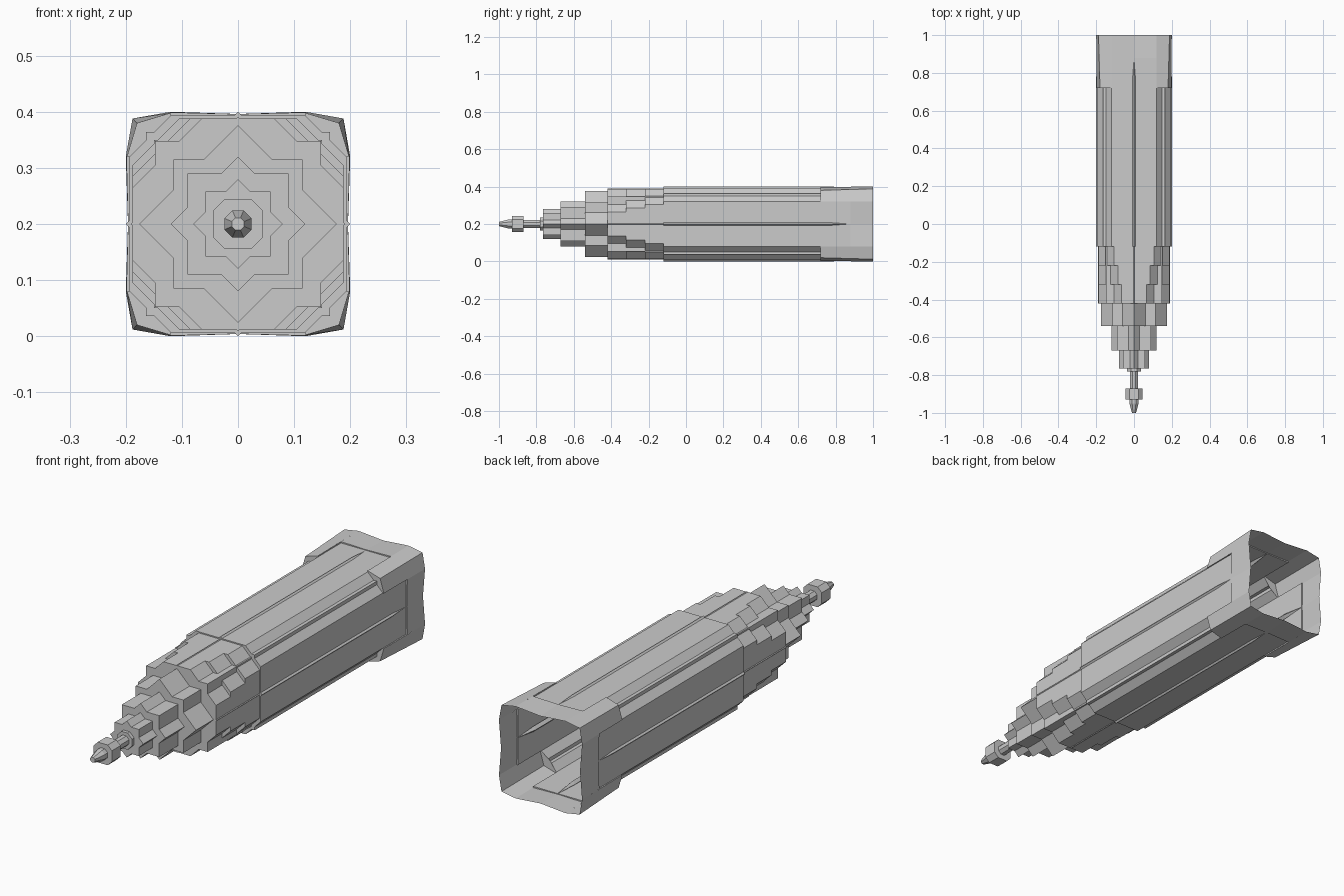
import bpy, bmesh, math

if "Cube" in bpy.data.objects:
    bpy.data.objects.remove(bpy.data.objects["Cube"])

CZ = 0.2  # height of the long axis


def turn(u, v, k):
    # quarter turns about the long axis
    for _ in range(k):
        u, v = -v, u
    return u, v


def section(w, d, s):
    # star outline: square of half width s joined with a diamond d clipped at w
    quad = [(w, d - w), (s, d - s), (s, s), (d - s, s), (d - w, w)]
    return [turn(u, v, k) for k in range(4) for u, v in quad]


def finish(name, bm):
    bmesh.ops.remove_doubles(bm, verts=bm.verts, dist=0.0002)
    bmesh.ops.recalc_face_normals(bm, faces=bm.faces)
    me = bpy.data.meshes.new(name)
    bm.to_mesh(me)
    bm.free()
    ob = bpy.data.objects.new(name, me)
    bpy.context.collection.objects.link(ob)
    return ob


def face(bm, pts, k=0):
    vs = []
    for u, y, v in pts:
        a, b = turn(u, v, k)
        vs.append(bm.verts.new((a, y, b + CZ)))
    return bm.faces.new(vs)


def loft(bm, rings, cap=True):
    # rings: list of (y, outline)
    vr = [[bm.verts.new((u, y, v + CZ)) for u, v in pts] for y, pts in rings]
    n = len(vr[0])
    for a, b in zip(vr, vr[1:]):
        for i in range(n):
            j = (i + 1) % n
            bm.faces.new((a[i], a[j], b[j], b[i]))
    if cap:
        bm.faces.new(vr[0])


# stepped tower body: (start, end, clip, diamond, square)
tiers = [
    (-0.765, -0.67, 0.080, 0.080, 0.058),
    (-0.67, -0.54, 0.120, 0.120, 0.090),
    (-0.54, -0.42, 0.176, 0.176, 0.115),
    (-0.42, -0.32, 0.188, 0.253, 0.148),
    (-0.32, -0.22, 0.188, 0.273, 0.148),
    (-0.22, -0.12, 0.188, 0.293, 0.150),
    (-0.12, 0.72, 0.193, 0.313, 0.164),
]
bm = bmesh.new()
rings = []
for y0, y1, w, d, s in tiers:
    rings += [(y0, section(w, d, s)), (y1, section(w, d, s))]
loft(bm, rings)
finish("tower_body", bm)

# octagonal spire with a chamfered block
def octagon(r):
    return section(r, r * 1.414, r * 0.707)

block = section(0.044, 0.068, 0.034)
bm = bmesh.new()
loft(bm, [(-1.0, octagon(0.011)), (-0.95, octagon(0.024)), (-0.93, octagon(0.024)),
          (-0.93, block), (-0.87, block), (-0.87, octagon(0.022)),
          (-0.78, octagon(0.022)), (-0.78, octagon(0.036)), (-0.765, octagon(0.036))])
finish("spire", bm)

# flared open base: corner blocks, recessed panels and end bands
bm = bmesh.new()
A, B = 0.72, 0.88
P = 0.193
for k in range(4):
    low = [(0.198, 0.12), (0.180, 0.180), (0.12, 0.198)]
    high = [(0.200, 0.12), (0.188, 0.188), (0.12, 0.200)]
    for i in range(2):
        (a, b), (c, d) = low[i], low[i + 1]
        (e, f), (g, h) = high[i], high[i + 1]
        face(bm, [(a, A, b), (c, A, d), (g, 1, h), (e, 1, f)], k)
    face(bm, [(u, A, v) for u, v in low + [(0.12, P), (0.15, 0.15), (P, 0.12)]], k)
    # panel continuing inside the frame
    face(bm, [(-0.12, A, P), (0.12, A, P), (0.12, B, P), (-0.12, B, P)], k)
    for m in (-1, 1):
        x = 0.12 * m
        face(bm, [(0, B, 0.196), (x, B, 0.199), (x, 1, 0.2), (0, 1, 0.190)], k)
        face(bm, [(0, B, P), (x, B, P), (x, B, 0.199), (0, B, 0.196)], k)
        face(bm, [(x, A, P), (x, B, P), (x, B, 0.199), (x, A, 0.198)], k)
finish("base_frame", bm)

# slim diamond ridges along each side, tapering to a point
bm = bmesh.new()
for k in range(4):
    rr = []
    for y, c, r in ((-0.42, 0.183, 0.008), (-0.12, 0.183, 0.008), (-0.12, 0.188, 0.012),
                    (0.78, 0.188, 0.012), (0.88, 0.192, 0.0005)):
        rr.append((y, [turn(u, v, k) for u, v in ((r, c), (0, c + r), (-r, c), (0, c - r))]))
    loft(bm, rr)
finish("side_ridges", bm)
